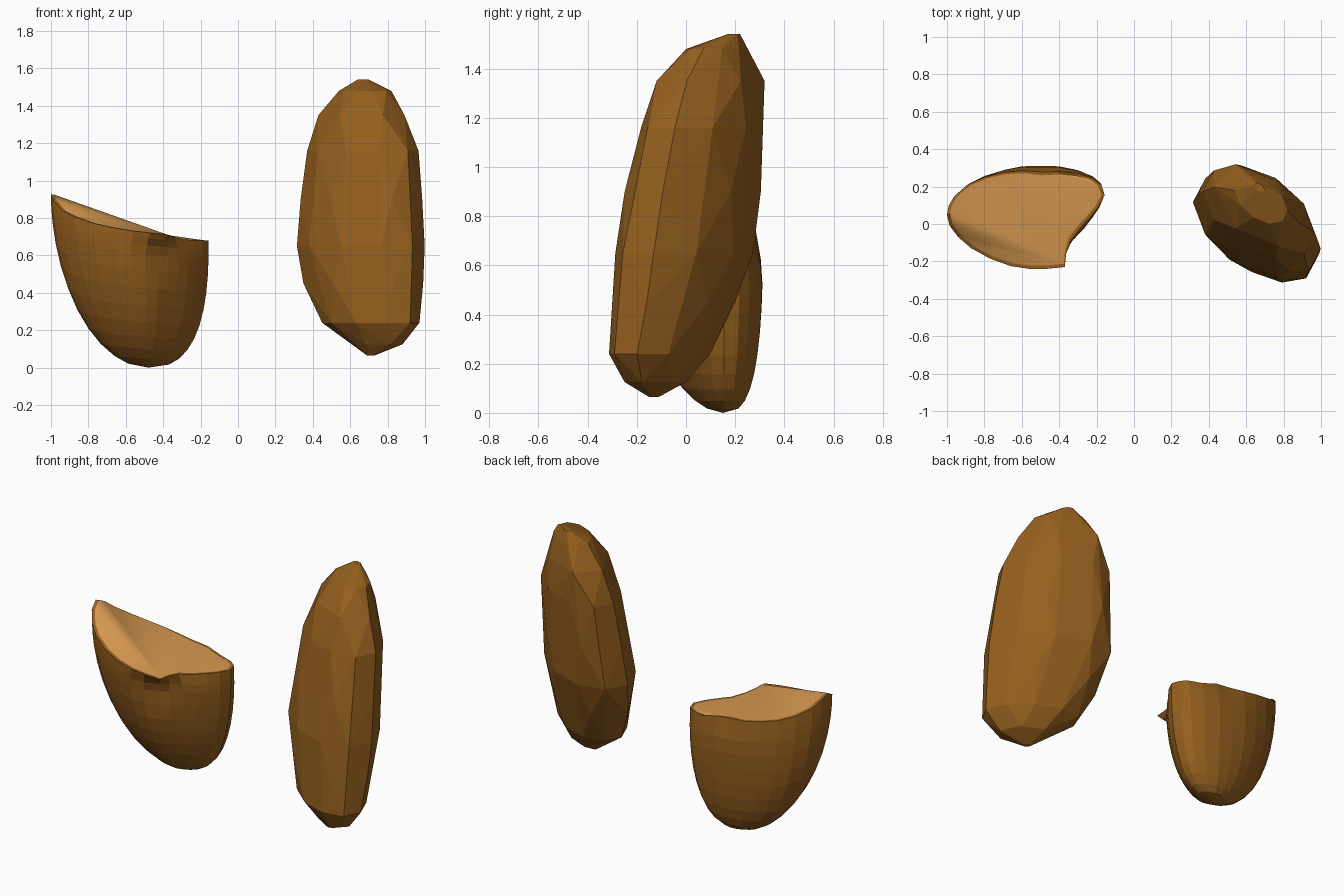
import bpy, bmesh, math
from mathutils import Vector

if "Cube" in bpy.data.objects:
    bpy.data.objects.remove(bpy.data.objects["Cube"])


def material(name, rgb):
    m = bpy.data.materials.new(name)
    m.diffuse_color = (*rgb, 1)
    m.use_nodes = True
    m.node_tree.nodes["Principled BSDF"].inputs["Base Color"].default_value = m.diffuse_color
    return m


brown = material("skin_brown", (0.30, 0.115, 0.013))
tan = material("flesh_tan", (0.66, 0.31, 0.08))


def finish(bm, name, mats):
    bmesh.ops.recalc_face_normals(bm, faces=bm.faces)
    mesh = bpy.data.meshes.new(name)
    bm.to_mesh(mesh)
    bm.free()
    for m in mats:
        mesh.materials.append(m)
    ob = bpy.data.objects.new(name, mesh)
    bpy.context.collection.objects.link(ob)
    return ob


def interp(table, x):
    for (a, fa), (b, fb) in zip(table, table[1:]):
        if x <= b:
            return fa + (fb - fa) * max(0, (x - a) / (b - a))
    return table[-1][1]


# Half nut: plan outline at the rim, starting at the high tip
outline = [(-1, .05), (-.985, -.01), (-.94, -.07), (-.87, -.13), (-.77, -.185),
           (-.66, -.225), (-.56, -.24), (-.47, -.24), (-.37, -.23), (-.363, -.16),
           (-.34, -.09), (-.29, -.025), (-.235, .035), (-.19, .09), (-.157, .155),
           (-.175, .21), (-.22, .245), (-.3, .27), (-.4, .28), (-.5, .278),
           (-.6, .285), (-.7, .275), (-.8, .25), (-.89, .21), (-.96, .15), (-.99, .1)]
# Rounder front right corner below the rim
lower = dict(zip(range(6, 14), [(-.575, -.235), (-.495, -.22), (-.42, -.18), (-.37, -.135),
                                (-.315, -.08), (-.265, -.025), (-.22, .035), (-.183, .09)]))
rim_z = [(-1, .925), (-.98, .88), (-.94, .84), (-.85, .795), (-.75, .765),
         (-.6, .735), (-.37, .71), (-.3, .685), (-.157, .68)]
base = Vector((-.48, .15))
pit = Vector((-.42, -.19))


def ring(bm, drop, inset=0):
    verts = []
    for i, xy in enumerate(outline):
        p = Vector(xy)
        z = interp(rim_z, p.x)
        if i in lower:
            p = p.lerp(Vector(lower[i]), min(1, drop / .12))
        d = p - base
        u = d.normalized()
        n = 2.3 + .3 * u.x + .5 * u.y          # fuller at back and right
        s = max(0, 1 - drop ** n) ** (1 / n)
        dent = .03 * math.exp(-((p - pit).length / .08) ** 2)
        dent *= interp([(0, 0), (.1, 1), (.2, .7), (.4, 0)], drop)
        p -= u * dent
        if u.y > 0:
            p.y += .035 * u.y * min(1, drop * 5)
        q = base + (p - base) * s
        if inset:
            q -= u * inset
        verts.append(bm.verts.new((q.x, q.y, z * (1 - drop))))
    return verts


bm = bmesh.new()
drops = [0, .04, .09, .16, .28, .41, .54, .66, .77, .86, .93, .975]
rings = [ring(bm, 0, .018)] + [ring(bm, d) for d in drops]
N = len(outline)
for a, b in zip(rings, rings[1:]):
    for i in range(N):
        j = (i + 1) % N
        bm.faces.new((a[i], a[j], b[j], b[i]))
bottom = bm.verts.new((base.x, base.y, 0))
for i in range(N):
    bm.faces.new((rings[-1][i], rings[-1][(i + 1) % N], bottom))
# Cut face: fans from the front lip and from the back rim, softly shaded
rim = rings[0]
fans = [(8, i, (i + 1) % N) for i in list(range(18, N)) + list(range(7))]
fans += [(18, i, i + 1) for i in range(8, 17)]
for tri in fans:
    f = bm.faces.new([rim[i] for i in tri])
    f.material_index = 1
    f.smooth = True
for i in range(N):
    bm.edges.get((rim[i], rim[(i + 1) % N])).smooth = False
finish(bm, "half_nut", [brown, tan])

# Whole nut: faceted hull over slanted oval sections (z, x range, y range)
levels = [(.065, .69, .73, -.15, -.11), (.125, .62, .88, -.25, .0),
          (.24, .45, .97, -.315, .10), (.45, .35, .99, -.30, .20),
          (.65, .315, .998, -.29, .275), (.9, .335, .985, -.25, .305),
          (1.16, .37, .965, -.185, .315), (1.35, .43, .89, -.12, .32),
          (1.48, .54, .82, .0, .25), (1.54, .64, .70, .17, .22)]
bm = bmesh.new()
for k, (z, x0, x1, y0, y1) in enumerate(levels):
    sides = 6 if k % 2 else 10
    for i in range(sides):
        t = 2 * math.pi * i / sides
        bm.verts.new(((x0 + x1) / 2 + (x1 - x0) / 2 * math.cos(t),
                      (y0 + y1) / 2 + (y1 - y0) / 2 * math.cos(t + math.radians(116)), z))
bmesh.ops.convex_hull(bm, input=bm.verts)
loose = [v for v in bm.verts if not v.link_faces]
bmesh.ops.delete(bm, geom=loose, context='VERTS')
finish(bm, "whole_nut", [brown])
